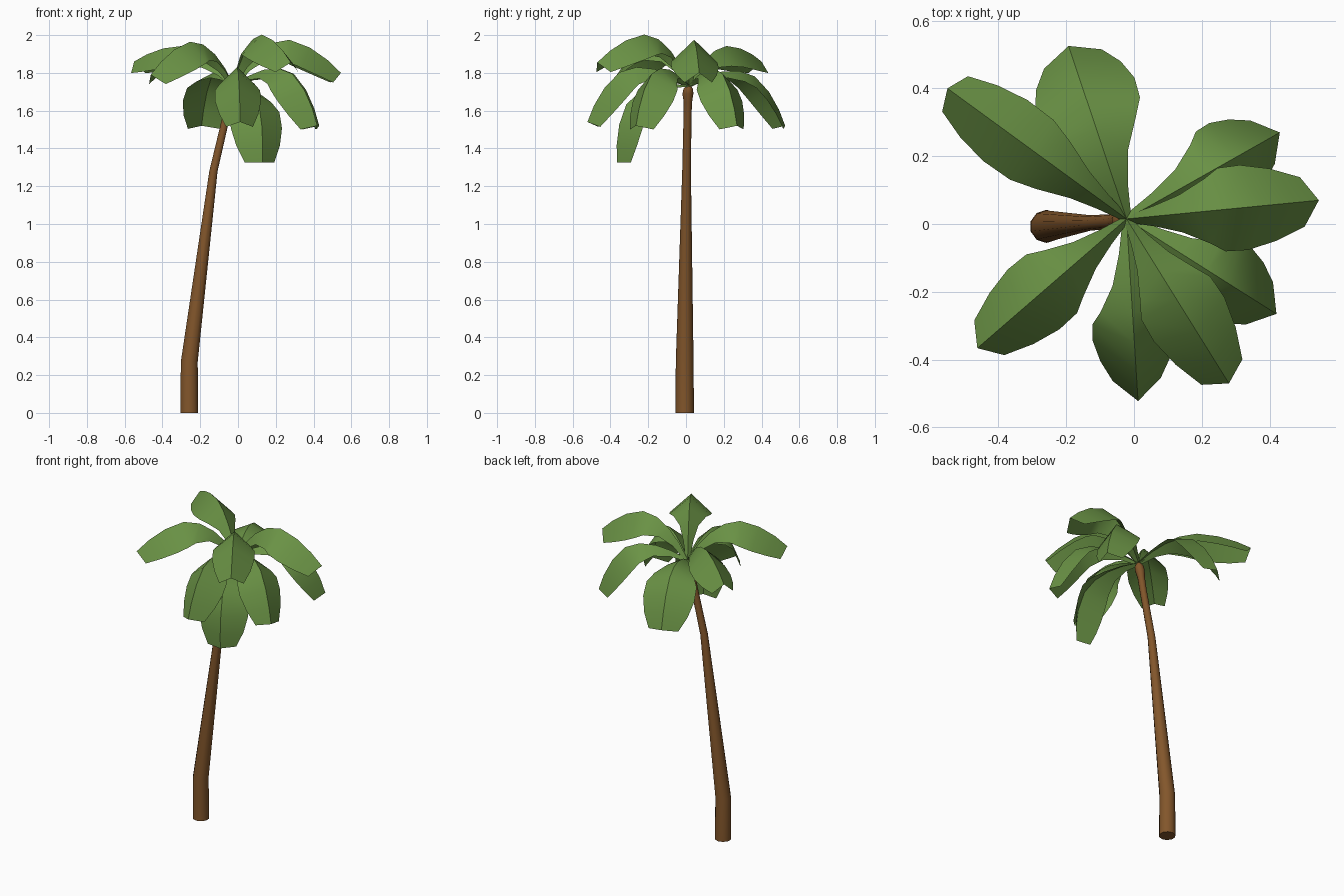
import bpy, bmesh, math
from mathutils import Vector

if "Cube" in bpy.data.objects:
    bpy.data.objects.remove(bpy.data.objects["Cube"])


def material(name, rgb):
    m = bpy.data.materials.new(name)
    m.diffuse_color = (*rgb, 1)
    m.use_nodes = True
    m.node_tree.nodes["Principled BSDF"].inputs["Base Color"].default_value = m.diffuse_color
    return m


green = material("leaf green", (0.145, 0.29, 0.06))
brown = material("bark brown", (0.225, 0.093, 0.024))


def finish(bm, name, mat, angle):
    mesh = bpy.data.meshes.new(name)
    bm.to_mesh(mesh)
    bm.free()
    mesh.materials.append(mat)
    ob = bpy.data.objects.new(name, mesh)
    bpy.context.collection.objects.link(ob)
    bpy.ops.object.select_all(action='DESELECT')
    ob.select_set(True)
    bpy.context.view_layer.objects.active = ob
    bpy.ops.object.shade_smooth_by_angle(angle=math.radians(angle))


# Trunk: tapered leaning tube with a small bulb at the top (x, y, z, radius)
SIDES = 10
rings = [(-.258, -.007, 0, .049), (-.258, -.007, .27, .047), (-.13, .003, 1.28, .023),
         (-.062, .008, 1.57, .021), (-.046, .01, 1.645, .022), (-.036, .01, 1.69, .029),
         (-.03, .012, 1.715, .025), (-.025, .014, 1.735, .01)]
bm = bmesh.new()
loops = []
for x, y, z, r in rings:
    loops.append([bm.verts.new((x + r * math.cos(a), y + r * math.sin(a), z))
                  for a in (math.tau * (i + .5) / SIDES for i in range(SIDES))])
for a, b in zip(loops, loops[1:]):
    for i in range(SIDES):
        j = (i + 1) % SIDES
        bm.faces.new((a[i], a[j], b[j], b[i]))
bm.faces.new(loops[0][::-1])
bm.faces.new(loops[-1])
finish(bm, "trunk", brown, 40)

# Leaf shape: fraction along chord, rise of the midrib, relative half width
stations = [(0, 0, .1), (.12, .42, .24), (.25, .75, .44), (.4, .97, .77),
            (.56, 1, .98), (.74, .74, 1), (.89, .37, .85), (1, 0, .58)]
BASE = Vector((-.022, .015, 1.735))


def leaf(name, tip, bulge, fold, width):
    chord = Vector(tip) - BASE
    along = chord.normalized()
    side = Vector((-chord.y, chord.x, 0)).normalized()
    up = along.cross(side)
    rib = [BASE + chord * t + up * bulge * h for t, h, w in stations]
    f = math.radians(fold)
    bm = bmesh.new()
    mid = [bm.verts.new(p) for p in rib]
    last = len(rib) - 1
    for s in (1, -1):
        edge = []
        for i, (t, h, w) in enumerate(stations):
            tangent = rib[min(i + 1, last)] - rib[max(i - 1, 0)]
            normal = tangent.normalized().cross(side)
            edge.append(bm.verts.new(
                rib[i] + (side * s * math.cos(f) - normal * math.sin(f)) * w * width))
        for i in range(last):
            quad = [mid[i], mid[i + 1], edge[i + 1], edge[i]]
            bm.faces.new(quad if s > 0 else quad[::-1])
    bm.normal_update()
    if sum(face.normal.dot(up) for face in bm.faces) < 0:
        bmesh.ops.reverse_faces(bm, faces=bm.faces)
    finish(bm, name, green, 30)


# Crown of nine arching leaves: tip, midrib bulge, fold angle, half width
leaves = [((-.55, .40, 1.86), .14, 46, .16),
          ((-.193, .525, 1.52), .18, 26, .172),
          ((.43, .27, 1.52), .195, 40, .165),
          ((.545, .07, 1.80), .205, 44, .175),
          ((.42, -.265, 1.52), .195, 40, .165),
          ((.28, -.47, 1.855), .205, 42, .165),
          ((.012, -.522, 1.54), .19, 44, .17),
          ((.13, -.365, 1.325), .18, 28, .165),
          ((-.462, -.366, 1.79), .2, 45, .165)]
for n, args in enumerate(leaves, 1):
    leaf(f"palm_leaf_{n}", *args)
